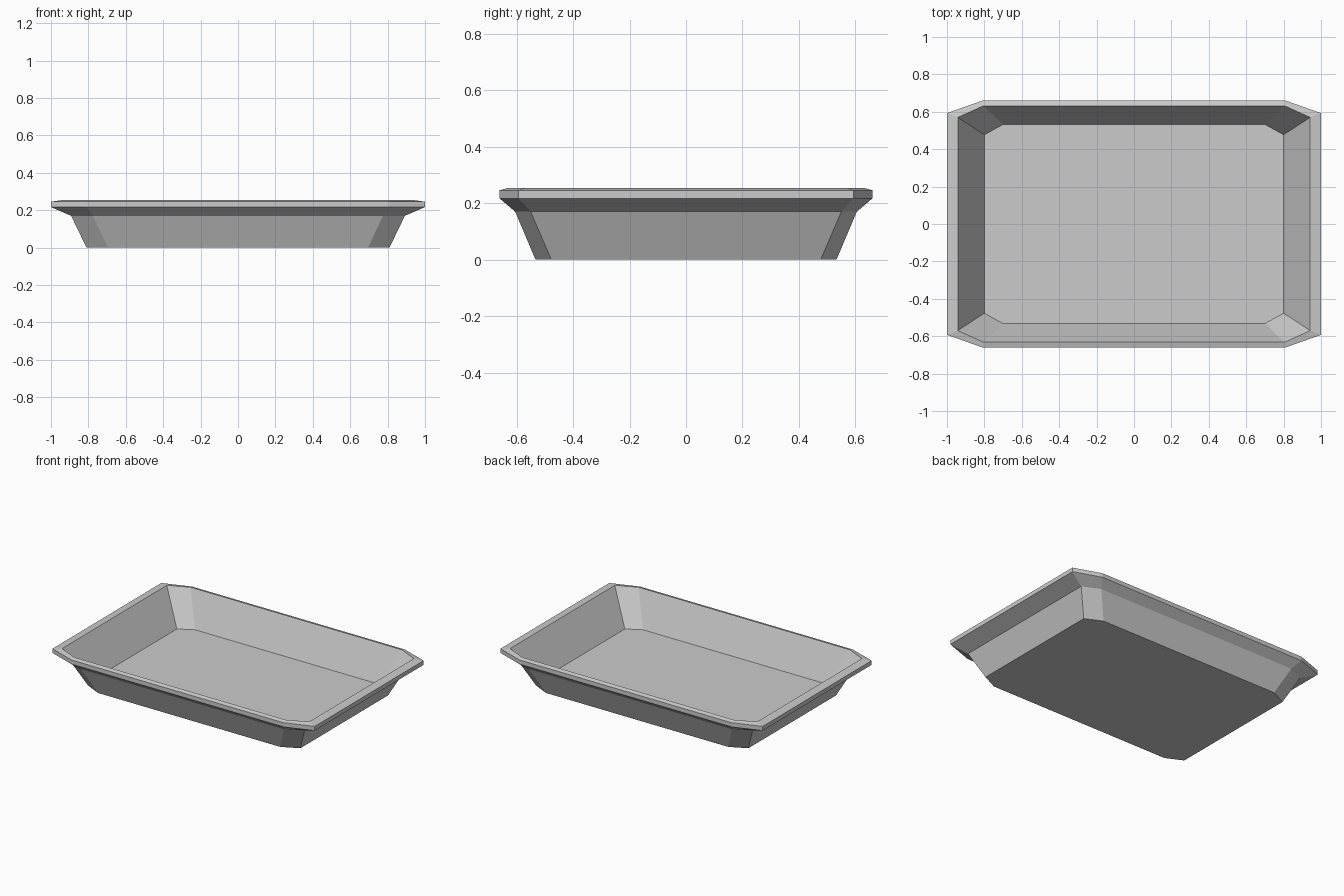
import bpy, bmesh

if "Cube" in bpy.data.objects:
    bpy.data.objects.remove(bpy.data.objects["Cube"])


def ring(bm, hx, hy, fx, fy, z):
    """Eight-sided outline: half sizes hx, hy; straight sides end at fx, fy."""
    quarter = [(hx, fy), (fx, hy)]
    pts = quarter + [(-x, y) for x, y in reversed(quarter)]
    pts += [(-x, -y) for x, y in pts]
    return [bm.verts.new((x, y, z)) for x, y in pts]


# Cross-section of the tray, from underside, round the rim, to the inner floor
sections = [
    (0.81, 0.533, 0.695, 0.477, 0.0),    # base
    (0.892, 0.605, 0.775, 0.55, 0.17),   # top of outer wall
    (1.0, 0.66, 0.81, 0.593, 0.217),     # flange underside
    (1.0, 0.66, 0.81, 0.593, 0.246),     # rim outer edge
    (0.942, 0.632, 0.805, 0.57, 0.254),  # rim inner edge
    (0.80, 0.532, 0.70, 0.477, 0.027),   # inner floor
]

bm = bmesh.new()
rings = [ring(bm, *s) for s in sections]
for a, b in zip(rings, rings[1:]):
    for i in range(8):
        j = (i + 1) % 8
        bm.faces.new((a[i], a[j], b[j], b[i]))
bm.faces.new(list(reversed(rings[0])))
bm.faces.new(rings[-1])
bmesh.ops.recalc_face_normals(bm, faces=bm.faces[:])

mesh = bpy.data.meshes.new("tray")
bm.to_mesh(mesh)
bm.free()
tray = bpy.data.objects.new("tray", mesh)
bpy.context.collection.objects.link(tray)
